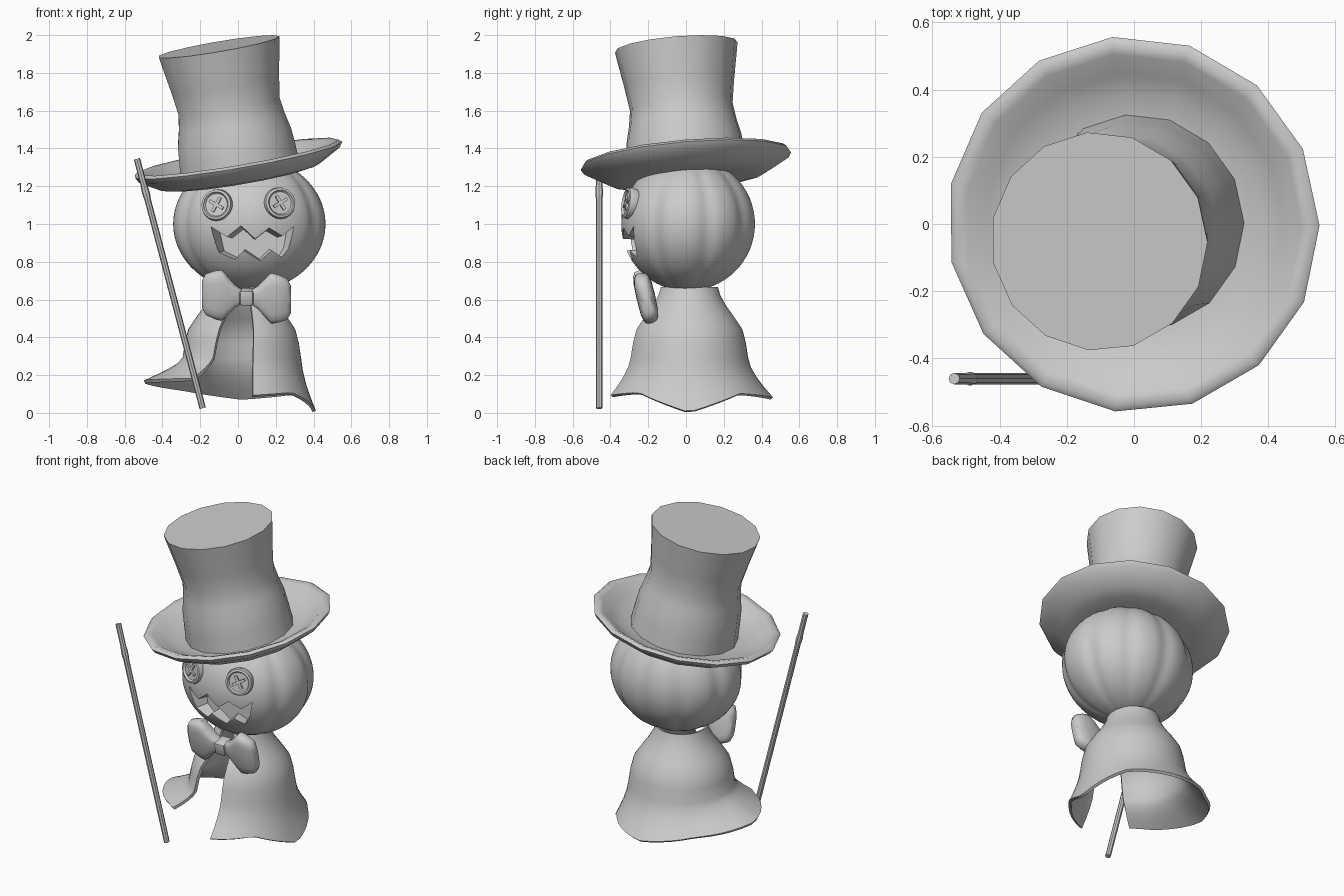
import bpy, bmesh, math
from mathutils import Vector, Matrix

if "Cube" in bpy.data.objects:
    bpy.data.objects.remove(bpy.data.objects["Cube"], do_unlink=True)

gray = bpy.data.materials.new("plain_gray")
gray.use_nodes = True
gray.diffuse_color = (0.6, 0.6, 0.6, 1)
gray.node_tree.nodes["Principled BSDF"].inputs["Base Color"].default_value = gray.diffuse_color


def finish(name, bm, angle=35, matrix=None, mods=()):
    """Turn a bmesh into a shaded object, applying any modifiers."""
    if matrix:
        bm.transform(matrix)
    bmesh.ops.recalc_face_normals(bm, faces=bm.faces)
    me = bpy.data.meshes.new(name)
    bm.to_mesh(me)
    bm.free()
    ob = bpy.data.objects.new(name, me)
    bpy.context.collection.objects.link(ob)
    me.materials.append(gray)
    bpy.ops.object.select_all(action='DESELECT')
    ob.select_set(True)
    bpy.context.view_layer.objects.active = ob
    for kind, settings in mods:
        mod = ob.modifiers.new(kind, kind)
        for key, value in settings.items():
            setattr(mod, key, value)
        bpy.ops.object.modifier_apply(modifier=mod.name)
    bpy.ops.object.shade_smooth_by_angle(angle=math.radians(angle))
    return ob


def loft(rings, caps=True, closed=True):
    """Skin a list of equal-length point rings."""
    bm = bmesh.new()
    rows = [[bm.verts.new(p) for p in ring] for ring in rings]
    n = len(rows[0])
    for a, b in zip(rows, rows[1:]):
        for i in range(n if closed else n - 1):
            j = (i + 1) % n
            bm.faces.new((a[i], a[j], b[j], b[i]))
    if caps:
        bm.faces.new(rows[0])
        bm.faces.new(rows[-1])
    return bm


def lathe(profile, sides):
    steps = [math.tau * i / sides for i in range(sides)]
    return loft([[(r * math.cos(a), r * math.sin(a), z) for a in steps] for r, z in profile])


def aim(origin, direction):
    turn = Vector((0, 0, 1)).rotation_difference(Vector(direction))
    return Matrix.Translation(origin) @ turn.to_matrix().to_4x4()


# Tilted top hat
hat_profile = [(.327, .62), (.317, .56), (.292, .42), (.274, .3), (.288, .21), (.307, .13),
               (.315, .04), (.322, -.06), (.39, -.05), (.45, -.022), (.51, .014), (.545, .026),
               (.562, .012), (.545, -.015), (.43, -.08), (.36, -.092), (.3, -.092)]
finish("top_hat", lathe(hat_profile, 15), 60, aim((0, 0, 1.33), (-.17, -.085, 1)))

# Mouth cutter: jagged outline that narrows inward and follows the curved face
mouth = [(-.13, .98), (-.05, .93), (.02, .985), (.09, .92), (.16, .975), (.23, .935), (.29, .985),
         (.27, .87), (.24, .82), (.18, .86), (.12, .8), (.03, .86), (-.02, .81), (-.1, .85)]


def mouth_ring(y, s):
    return [(.08 + (x - .08) * s, y + 1.1 * (x - .08) ** 2, .9 + (z - .9) * s) for x, z in mouth]


cutter = finish("mouth_cutter", loft([mouth_ring(-.5, 1.2), mouth_ring(-.34, 1.06), mouth_ring(-.24, .85)]))
cutter.hide_render = True

# Ribbed pumpkin head, smooth on the face side
HEAD = Vector((.06, .005, 1.0))
grooves = (60, 108, 145, 180)
bm = bmesh.new()
bmesh.ops.create_uvsphere(bm, u_segments=96, v_segments=32, radius=1)
for v in bm.verts:
    a = math.degrees(abs(math.atan2(v.co.x, -v.co.y)))
    near = min(abs(a - g) for g in grooves)
    k = 1.008 - .04 * math.exp(-(near / 7) ** 2)
    depth = .345 if v.co.y < 0 else .365
    v.co = HEAD + Vector((v.co.x * .4 * k, v.co.y * depth * k, v.co.z * .355))
finish("pumpkin_head", bm, 35,
       mods=[("BOOLEAN", {"operation": 'DIFFERENCE', "object": cutter, "solver": 'EXACT'})])
bpy.data.objects.remove(cutter, do_unlink=True)

# Button eyes with crossed stitches
button = [(.02, -.03), (.078, -.03), (.085, 0), (.08, .022), (.068, .026), (.06, .014), (.01, .014)]
for side, x, z in (("right", -.11, 1.1), ("left", .22, 1.11)):
    dx, dz = (x - HEAD.x) / .4, (z - HEAD.z) / .355
    y = HEAD.y - .345 * math.sqrt(1 - dx * dx - dz * dz)
    place = aim((x, y - .005, z), (dx * .7, -1, dz * .5))
    finish(side + "_button_eye", lathe(button, 24), 40, place)
    bm = bmesh.new()
    for turn in (45, -45):
        bmesh.ops.create_cube(bm, size=1, matrix=Matrix.Translation((0, 0, .018))
                              @ Matrix.Rotation(math.radians(turn), 4, 'Z')
                              @ Matrix.Diagonal((.085, .016, .014, 1)))
    finish(side + "_eye_stitch", bm, 35, place)

# Draped cape, open at the front; hem sampled every 45 degrees from the front
hem_r = [.42, .37, .385, .38, .44, .42, .52, .43, .4]
hem_z = [.085, .105, .0, .1, .075, .12, .165, .175, .18]
rows = [(.665, .145), (.62, .158), (.56, .192), (.5, .235), (.44, .275), (.37, .293), (.29, .305)]


def sample(table, deg):
    i = min(7, int(deg // 45))
    f = deg / 45 - i
    return table[i] * (1 - f) + table[i + 1] * f


rings = []
for k in range(len(rows) + 4):
    t = k / (len(rows) + 3)
    first, last = 16 - 8 * t, 343 - 20 * t
    ring = []
    for i in range(41):
        deg = first + (last - first) * i / 40
        a = math.radians(deg - 90)
        if k < len(rows):
            z, r = rows[k]
        else:
            f = (k - len(rows) + 1) / 4
            z = rows[-1][0] * (1 - f) + sample(hem_z, deg) * f
            r = rows[-1][1] + (sample(hem_r, deg) - rows[-1][1]) * f ** 1.5
        ring.append((.02 + r * math.cos(a), .015 + r * math.sin(a), z))
    rings.append(ring)
finish("cape", loft(rings, caps=False, closed=False), 40,
       mods=[("SOLIDIFY", {"thickness": .018, "offset": 0})])

# Bow tie: two flared, boxy lobes and a square knot, leaning forward at the top
BOW = Matrix.Translation((.045, -.213, .615)) @ Matrix.Rotation(math.radians(13), 4, 'X')
lobe = [(.02, .035, .03), (.06, .06, .04), (.1, .105, .048), (.13, .138, .05),
        (.17, .13, .048), (.215, .112, .04), (.235, .075, .022)]


def squared(v):
    return math.copysign(abs(v) ** .6, v)


for side, s in (("left", 1), ("right", -1)):
    rings = []
    for x, h, d in lobe:
        ring = []
        for i in range(16):
            a = math.tau * i / 16
            ring.append((s * x, d * squared(math.cos(a)), h * squared(math.sin(a)) - .06 * s * x))
        rings.append(ring)
    finish(side + "_bow_lobe", loft(rings), 45, BOW)
bm = bmesh.new()
bmesh.ops.create_cube(bm, size=1, matrix=Matrix.Diagonal((.072, .09, .08, 1)))
finish("bow_knot", bm, 35, BOW, mods=[("BEVEL", {"width": .01, "segments": 2})])

# Walking cane with a slim collar under the grip
foot, tip = Vector((-.187, -.46, .025)), Vector((-.535, -.46, 1.345))
length = (tip - foot).length
cane = [(.017, 0), (.017, length - .22), (.02, length - .2), (.02, length - .17),
        (.017, length - .14), (.017, length)]
finish("cane", lathe(cane, 8), 35, aim(foot, tip - foot))
